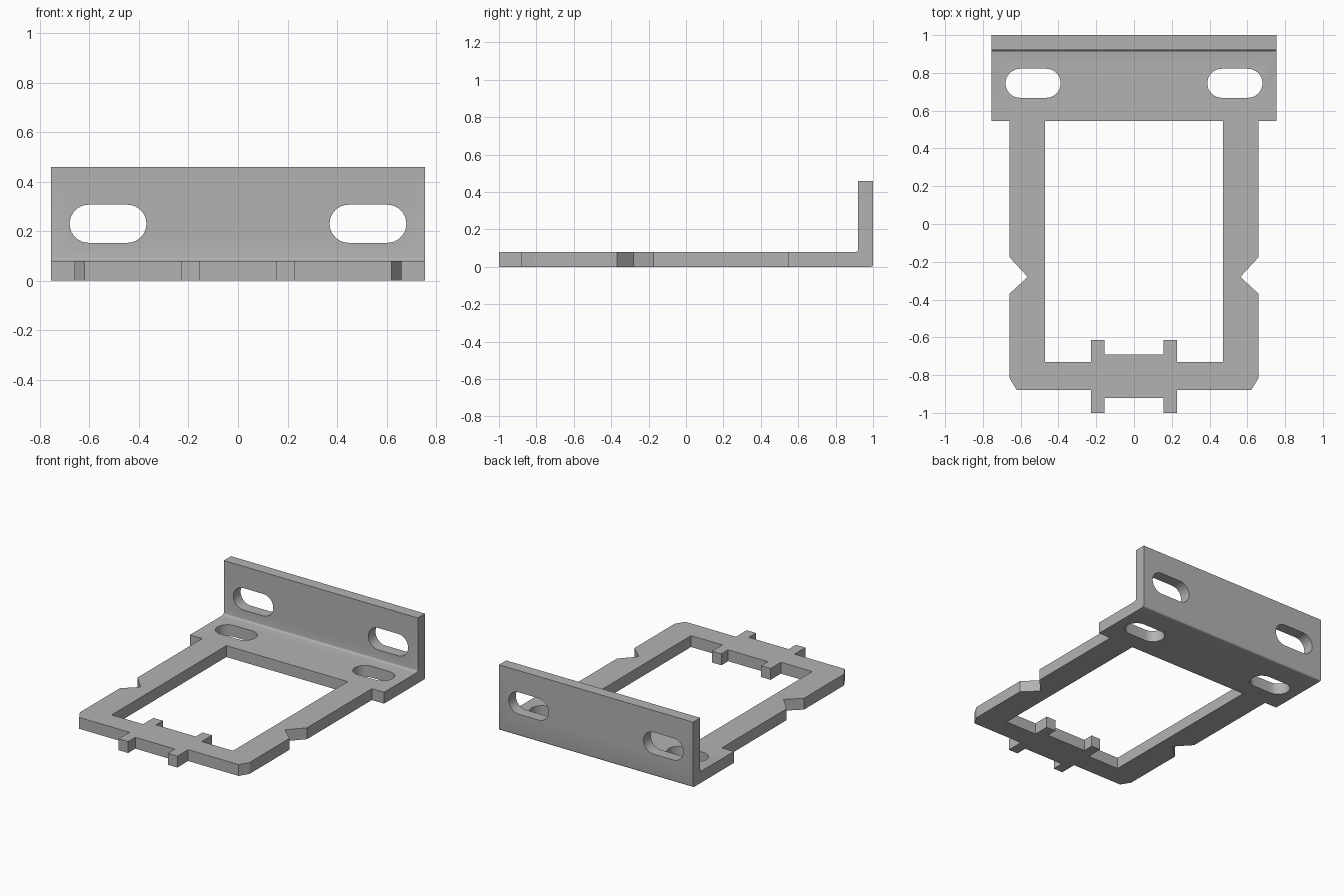
import bpy
import bmesh
from math import sin, cos, pi
from mathutils import Vector

cube = bpy.data.objects.get("Cube")
if cube:
    bpy.data.objects.remove(cube)

THICK = 0.08
HEIGHT = 0.46
WIDTH = 0.755

steel = bpy.data.materials.new("grey steel")
steel.use_nodes = True
colour = (0.45, 0.45, 0.45, 1)
steel.diffuse_color = colour
steel.node_tree.nodes["Principled BSDF"].inputs["Base Color"].default_value = colour


def prism(name, points, place, start, end):
    """Extrude a flat outline; place(u, v, d) turns outline and depth into x, y, z."""
    bm = bmesh.new()
    face = bm.faces.new([bm.verts.new(place(u, v, start)) for u, v in points])
    step = Vector(place(0, 0, end)) - Vector(place(0, 0, start))
    new = bmesh.ops.extrude_face_region(bm, geom=[face])["geom"]
    bmesh.ops.translate(bm, vec=step, verts=[v for v in new if isinstance(v, bmesh.types.BMVert)])
    bmesh.ops.recalc_face_normals(bm, faces=bm.faces)
    mesh = bpy.data.meshes.new(name)
    bm.to_mesh(mesh)
    bm.free()
    mesh.materials.append(steel)
    obj = bpy.data.objects.new(name, mesh)
    bpy.context.collection.objects.link(obj)
    return obj


def along_x(u, v, d):
    return (d, u, v)


def along_y(u, v, d):
    return (u, d, v)


def along_z(u, v, d):
    return (u, v, d)


def mirrored(half):
    return half + [(-x, y) for x, y in reversed(half)]


def arc(cx, cy, r, a0, a1, steps):
    return [(cx + r * cos(a0 + (a1 - a0) * i / steps), cy + r * sin(a0 + (a1 - a0) * i / steps))
            for i in range(steps + 1)]


def slot(x0, x1, cy, r):
    return arc(x1 - r, cy, r, -pi / 2, pi / 2, 16) + arc(x0 + r, cy, r, pi / 2, 3 * pi / 2, 16)


# Folded sheet: L-shaped side profile with small bend radii
R = 0.012
profile = [(-1.1, 0)] + arc(1 - R, R, R, -pi / 2, 0, 4)
profile += [(1, HEIGHT), (1 - THICK, HEIGHT)]
profile += arc(1 - THICK - R, THICK + R, R, 0, -pi / 2, 4) + [(-1.1, THICK)]
bracket = prism("mounting_bracket", profile, along_x, -0.9, 0.9)

# Plan outline: wide rear, side notches, chamfered front corners, front tabs
outline = prism("plan_outline", mirrored([
    (0.155, -0.92), (0.155, -1), (0.228, -1), (0.228, -0.88), (0.62, -0.88),
    (0.66, -0.815), (0.66, -0.37), (0.563, -0.28), (0.66, -0.175),
    (0.66, 0.545), (WIDTH, 0.545), (WIDTH, 1.1)]), along_z, -0.1, 0.6)

# Central window with inner tabs
window = prism("window_cutter", mirrored([
    (0.155, -0.69), (0.155, -0.615), (0.228, -0.615), (0.228, -0.73),
    (0.472, -0.73), (0.472, 0.545)]), along_z, -0.1, 0.6)

# Mounting slots in the plate and in the upright flange
cuts = [(outline, 'INTERSECT'), (window, 'DIFFERENCE')]
for side in (-1, 1):
    for name, inner, centre, place, lo, hi in (
            ("plate_slot", 0.388, 0.745, along_z, -0.1, 0.3),
            ("flange_slot", 0.37, 0.23, along_y, 0.8, 1.1)):
        x0, x1 = sorted((side * inner, side * 0.68))
        cuts.append((prism(name, slot(x0, x1, centre, 0.077), place, lo, hi), 'DIFFERENCE'))

# Apply the cuts and remove the helpers
bpy.ops.object.select_all(action='DESELECT')
bpy.context.view_layer.objects.active = bracket
bracket.select_set(True)
for cutter, operation in cuts:
    cutter.hide_render = True
    mod = bracket.modifiers.new(cutter.name, 'BOOLEAN')
    mod.operation = operation
    mod.solver = 'EXACT'
    mod.object = cutter
    bpy.ops.object.modifier_apply(modifier=mod.name)
    bpy.data.objects.remove(cutter)

bpy.ops.object.shade_smooth_by_angle(angle=pi / 6)
